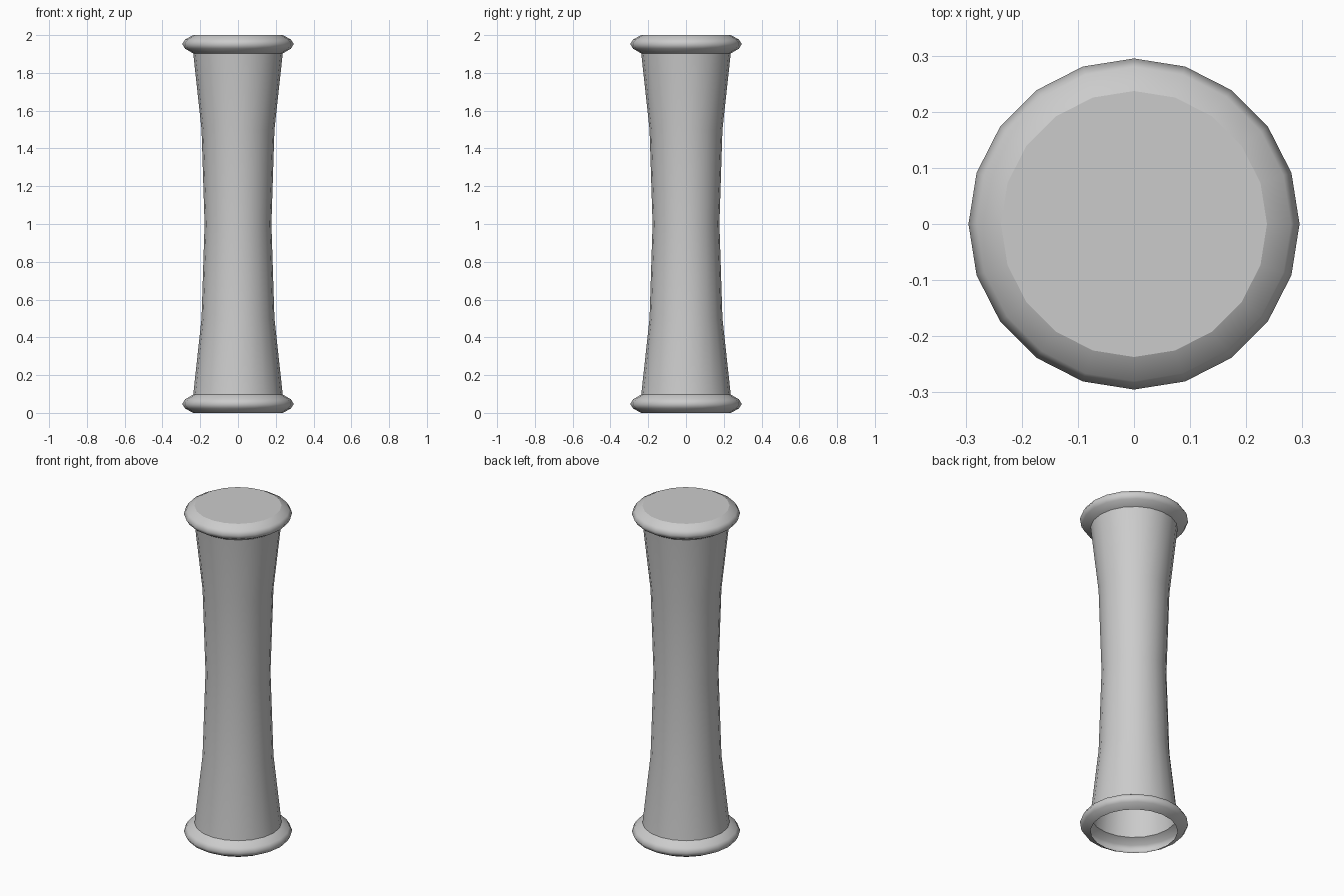
import bpy, bmesh
from math import cos, sin, tau

if "Cube" in bpy.data.objects:
    bpy.data.objects.remove(bpy.data.objects["Cube"])

SIDES = 20


def lathe(name, profile, cap_top=False):
    """Revolve an (r, z) profile, listed from bottom to top, around the z axis."""
    bm = bmesh.new()
    rings = [[bm.verts.new((r * cos(tau * i / SIDES), r * sin(tau * i / SIDES), z))
              for i in range(SIDES)] for r, z in profile]
    for low, high in zip(rings, rings[1:]):
        for i in range(SIDES):
            j = (i + 1) % SIDES
            bm.faces.new((low[i], low[j], high[j], high[i])).smooth = True
    if cap_top:
        bm.faces.new(rings[-1]).smooth = False
    mesh = bpy.data.meshes.new(name)
    bm.to_mesh(mesh)
    bm.free()
    obj = bpy.data.objects.new(name, mesh)
    bpy.context.collection.objects.link(obj)
    return obj


# Bulging moulding, hollow inside
moulding = [(0.237, 0.0), (0.28, 0.023), (0.295, 0.047), (0.28, 0.072), (0.237, 0.097)]

# Base is open underneath
lathe("base_moulding", moulding)

# Waisted shaft
lathe("shaft", [(0.237, 0.097), (0.193, 0.5), (0.177, 1.0), (0.193, 1.5), (0.237, 1.903)])

# Mirrored moulding closed by a flat top
lathe("top_moulding", [(r, 2.0 - z) for r, z in reversed(moulding)], cap_top=True)
